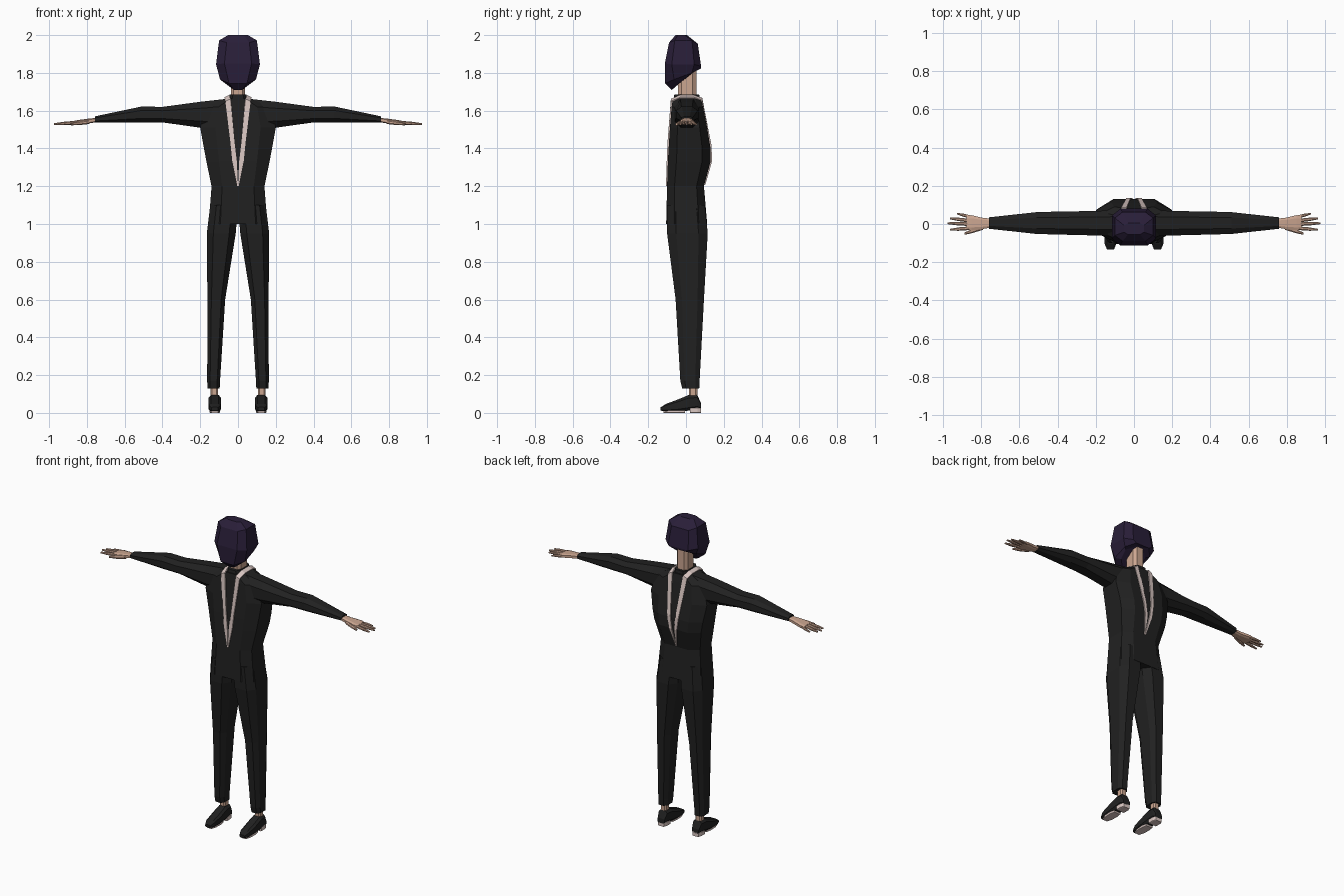
import bpy, bmesh
from mathutils import Vector

if "Cube" in bpy.data.objects:
    bpy.data.objects.remove(bpy.data.objects["Cube"])


def material(name, rgb):
    m = bpy.data.materials.new(name)
    m.diffuse_color = (*rgb, 1)
    m.use_nodes = True
    m.node_tree.nodes["Principled BSDF"].inputs["Base Color"].default_value = m.diffuse_color
    return m


SUIT = material("suit_black", (0.015, 0.015, 0.015))
SKIN = material("skin", (0.6, 0.38, 0.28))
TRIM = material("pale_trim", (0.7, 0.57, 0.54))
PURPLE = material("dark_purple", (0.022, 0.013, 0.04))


def octagon(axis, t, u0, u1, v0, v1, k=0.6):
    """Eight-sided section across an axis, filling the given box."""
    cu, cv, a, b = (u0 + u1) / 2, (v0 + v1) / 2, (u1 - u0) / 2, (v1 - v0) / 2
    signs = [(k, -1), (1, -k), (1, k), (k, 1), (-k, 1), (-1, k), (-1, -k), (-k, -1)]
    pts = []
    for p, q in signs:
        u, v = cu + p * a, cv + q * b
        pts.append({"x": (t, u, v), "y": (u, t, v), "z": (u, v, t)}[axis])
    return pts


def loft(name, rings, mat, mirror=True, closed=True, thick=0):
    bm = bmesh.new()
    vs = [[bm.verts.new(p) for p in r] for r in rings]
    n = len(vs[0])
    for r0, r1 in zip(vs, vs[1:]):
        for i in range(n if closed else n - 1):
            j = (i + 1) % n
            bm.faces.new((r0[i], r0[j], r1[j], r1[i]))
    if closed:
        bm.faces.new(vs[0])
        bm.faces.new(vs[-1])
    bmesh.ops.recalc_face_normals(bm, faces=bm.faces)
    me = bpy.data.meshes.new(name)
    bm.to_mesh(me)
    bm.free()
    me.materials.append(mat)
    ob = bpy.data.objects.new(name, me)
    bpy.context.collection.objects.link(ob)
    if thick:
        s = ob.modifiers.new("thickness", "SOLIDIFY")
        s.thickness, s.offset = thick, 0
    if mirror:
        ob.modifiers.new("mirror", "MIRROR").use_mirror_merge = False
    return ob


# Jacket body: height, half width, front, back
body = [(1.0, .155, -.105, .112), (1.2, .14, -.1, .095), (1.33, .167, -.096, .13),
        (1.4, .18, -.092, .13), (1.51, .2, -.085, .112), (1.62, .17, -.076, .09),
        (1.665, .065, -.07, .08)]
loft("jacket_body", [octagon("z", z, -a, a, f, b) for z, a, f, b in body], SUIT, mirror=False)

# Sleeves: x, front, back, bottom, top
sleeve = [(.04, -.065, .075, 1.5, 1.665), (.2, -.06, .068, 1.51, 1.647),
          (.4, -.055, .065, 1.538, 1.62), (.51, -.052, .062, 1.538, 1.622),
          (.757, -.025, .035, 1.537, 1.57)]
loft("sleeve", [octagon("x", *s, k=.5) for s in sleeve], SUIT)

# Trouser legs: height, inner, outer, front, back
leg = [(1.1, 0, .147, -.1, .1), (.95, .012, .165, -.1, .115), (.6, .068, .162, -.055, .095),
       (.17, .095, .163, -.03, .072), (.13, .097, .162, -.02, .07)]
loft("trouser_leg", [octagon("z", z, a, b, f, r, .55) for z, a, b, f, r in leg], SUIT)

# Dark inner collar and neck
loft("inner_collar", [octagon("z", 1.62, -.06, .06, -.07, .075),
                      octagon("z", 1.685, -.045, .045, -.062, .07)], SUIT, mirror=False)
loft("neck", [octagon("z", 1.66, -.038, .038, -.042, .055),
              octagon("z", 1.83, -.038, .038, -.042, .055)], SKIN, mirror=False)

# Pale lapel running from front waist over the shoulder to the back waist
edge = [(0, .004, -.102, 1.2), (.006, .03, -.098, 1.33), (.018, .04, -.094, 1.43),
        (.038, .066, -.077, 1.66), (.046, .07, -.03, 1.68), (.046, .07, .04, 1.68),
        (.038, .066, .083, 1.665), (.018, .04, .132, 1.41), (.008, .028, .133, 1.33),
        (0, .004, .099, 1.21)]
loft("lapel", [[(i, y, z), (o, y, z - (.012 if z > 1.65 else 0))] for i, o, y, z in edge],
     TRIM, closed=False, thick=.008)


# Faceted head covering: half width, corner, front, back, four heights front to back
def head_ring(a, k, f, b, zf, zsf, zsb, zb):
    ring = octagon("z", 0, -a, a, f, b, k)
    hs = [zf, zsf, zsb, zb, zb, zsb, zsf, zf]
    return [(x, y, h) for (x, y, _), h in zip(ring, hs)]


loft("head_cover", [
    head_ring(.075, .3, -.075, .06, 1.71, 1.75, 1.795, 1.82),
    head_ring(.095, .5, -.11, .078, 1.745, 1.765, 1.8, 1.822),
    head_ring(.116, .62, -.112, .08, 1.85, 1.845, 1.845, 1.835),
    head_ring(.1, .6, -.09, .062, 1.96, 1.972, 1.972, 1.955),
    head_ring(.052, .6, -.055, .005, 2, 2, 2, 2)], PURPLE, mirror=False)

# Palm
palm = [(.745, -.018, .028, 1.54, 1.562), (.79, -.026, .032, 1.532, 1.558),
        (.85, -.034, .046, 1.526, 1.55), (.875, -.03, .044, 1.526, 1.545)]
loft("palm", [octagon("x", *p) for p in palm], SKIN)


# Fingers: root, tip, radius
def finger(name, root, tip, r):
    a, b = Vector(root), Vector(tip)
    rings = []
    for t, s in ((0, 1), (.55, .95), (1, .5)):
        c = a.lerp(b, t)
        rings.append(octagon("x", c.x, c.y - r * s, c.y + r * s, c.z - r * s * .9, c.z + r * s * .9, .45))
    loft(name, rings, SKIN)


finger("index_finger", (.86, -.022, 1.537), (.962, -.03, 1.528), .0095)
finger("middle_finger", (.86, -.001, 1.538), (.975, .004, 1.529), .0095)
finger("ring_finger", (.86, .018, 1.537), (.962, .029, 1.528), .0095)
finger("little_finger", (.85, .036, 1.536), (.925, .054, 1.527), .0085)
finger("thumb", (.79, -.018, 1.54), (.885, -.05, 1.528), .012)

# Ankles
loft("ankle", [octagon("z", z, .105, .145, .015, .06) for z in (.07, .16)], SKIN)

# Shoes: y, half width, bottom, top
shoe = [(-.134, .018, .012, .03), (-.105, .03, .007, .048), (-.04, .034, .007, .072),
        (.015, .033, .012, .095), (.06, .03, .02, .095), (.08, .024, .02, .05)]
loft("shoe", [octagon("y", y, .123 - a, .123 + a, lo, hi, .62) for y, a, lo, hi in shoe], SUIT)

# Pale soles and heels
sole = [(-.118, .016), (-.09, .026), (-.04, .028), (-.005, .022)]
loft("sole", [octagon("y", y, .123 - a, .123 + a, 0, .016, .85) for y, a in sole], TRIM)
loft("heel", [octagon("y", y, .123 - a, .123 + a, 0, .028, .85)
              for y, a in ((.022, .029), (.06, .029), (.08, .022))], TRIM)
